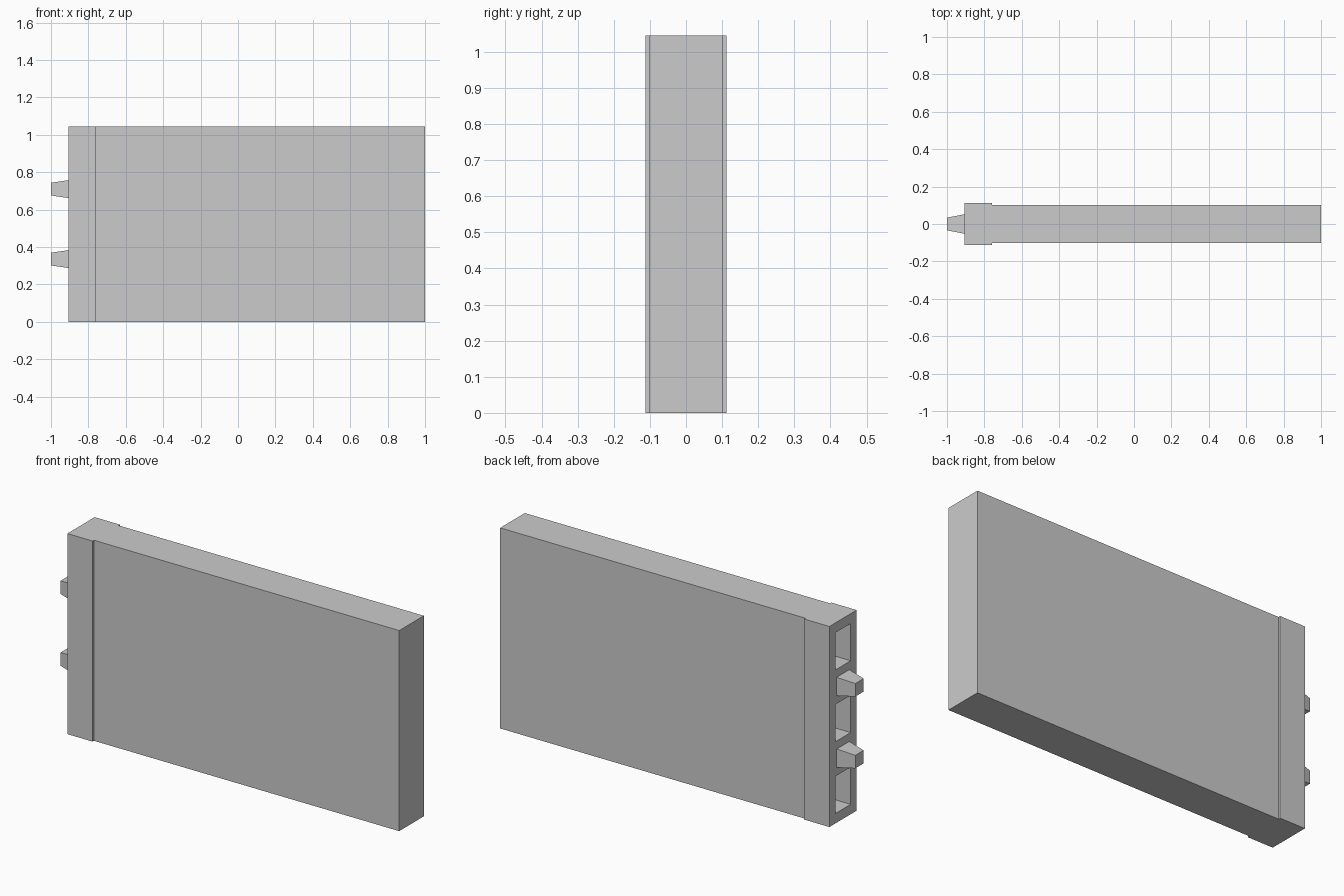
import bpy
import bmesh

if "Cube" in bpy.data.objects:
    bpy.data.objects.remove(bpy.data.objects["Cube"])

HEIGHT = 1.045
MID_Z = HEIGHT / 2
STEP = 0.187          # vertical spacing of pockets and pegs
CAP_X = -0.905        # outer face of the connector end
SEAM_X = -0.76        # where the thicker collar meets the panel


def make_object(name, bm):
    bmesh.ops.recalc_face_normals(bm, faces=bm.faces)
    mesh = bpy.data.meshes.new(name)
    bm.to_mesh(mesh)
    bm.free()
    obj = bpy.data.objects.new(name, mesh)
    bpy.context.collection.objects.link(obj)
    return obj


def frustum(bm, x0, x1, z, half0, half1):
    """Four-sided block along x; half0/half1 are (y, z) half sizes at each end."""
    rings = []
    for x, (hy, hz) in ((x0, half0), (x1, half1)):
        rings.append([bm.verts.new((x, sy * hy, z + sz * hz))
                      for sy, sz in ((-1, -1), (1, -1), (1, 1), (-1, 1))])
    a, b = rings
    bm.faces.new(a)
    bm.faces.new(b)
    for i in range(4):
        j = (i + 1) % 4
        bm.faces.new((a[i], a[j], b[j], b[i]))


# Panel with thicker collar: plan outline mirrored over y, extruded up
half = [(CAP_X, 0.112), (SEAM_X, 0.112), (SEAM_X, 0.101), (1.0, 0.101)]
outline = half + [(x, -y) for x, y in reversed(half)]
bm = bmesh.new()
base = bm.faces.new([bm.verts.new((x, y, 0)) for x, y in outline])
top = bmesh.ops.extrude_face_region(bm, geom=[base])["geom"]
bmesh.ops.translate(bm, vec=(0, 0, HEIGHT),
                    verts=[v for v in top if isinstance(v, bmesh.types.BMVert)])
panel = make_object("panel", bm)

# Three rectangular pockets cut into the connector end
bm = bmesh.new()
for i in (-2, 0, 2):
    frustum(bm, CAP_X - 0.05, SEAM_X, MID_Z + i * STEP, (0.063, 0.097), (0.063, 0.097))
cutter = make_object("pocket_cutter", bm)
cutter.hide_render = True
cut = panel.modifiers.new("pockets", "BOOLEAN")
cut.operation = "DIFFERENCE"
cut.solver = "EXACT"
cut.object = cutter
bpy.context.view_layer.objects.active = panel
bpy.ops.object.modifier_apply(modifier=cut.name)
bpy.data.objects.remove(cutter)

# Two tapered pegs between the pockets
for name, side in (("lower_peg", -1), ("upper_peg", 1)):
    bm = bmesh.new()
    frustum(bm, CAP_X, -1.0, MID_Z + side * STEP, (0.052, 0.048), (0.034, 0.034))
    make_object(name, bm)
